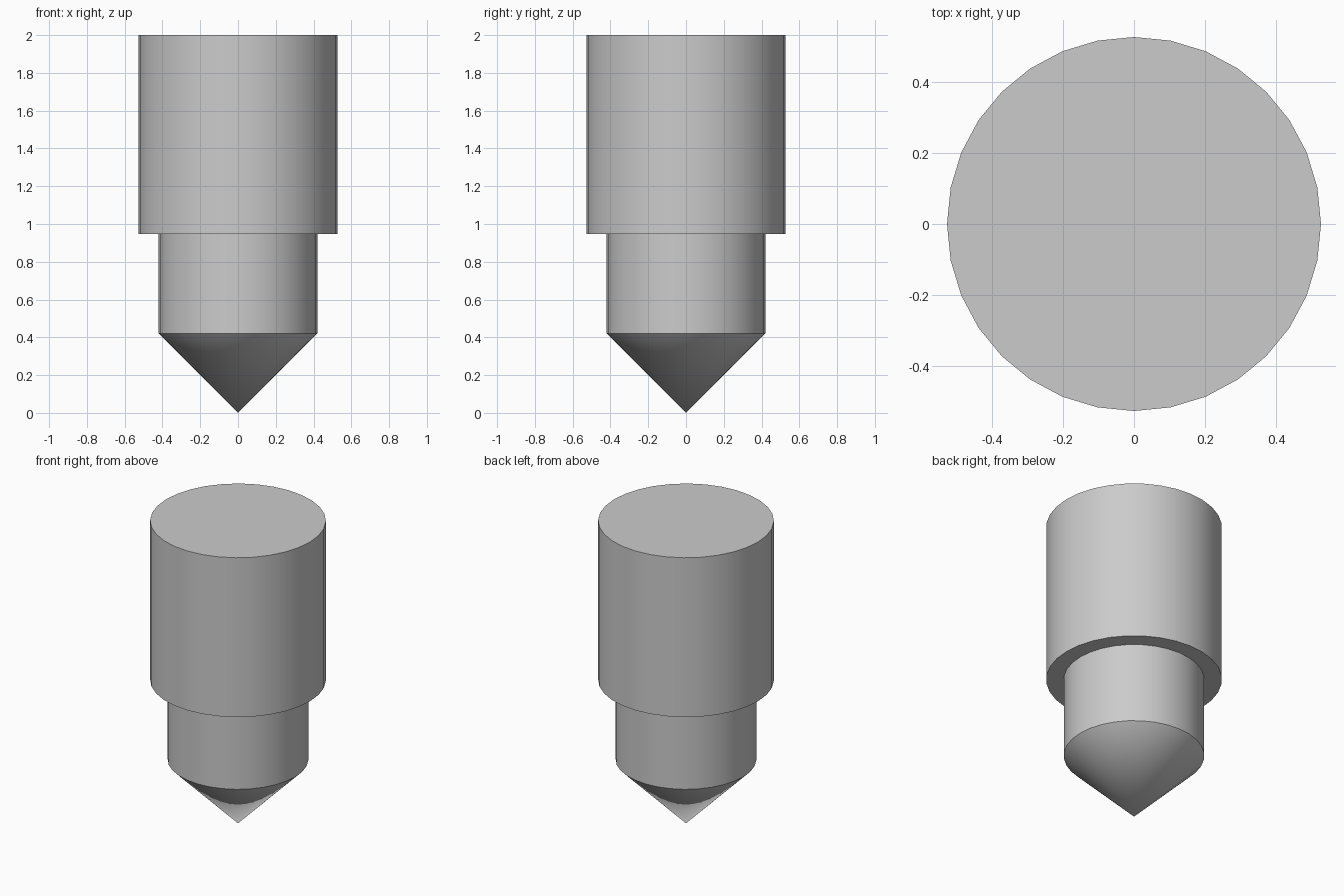
import bpy
import bmesh
from math import tau, radians

cube = bpy.data.objects.get("Cube")
if cube:
    bpy.data.objects.remove(cube, do_unlink=True)

# Plain grey metal
grey = bpy.data.materials.new("grey_metal")
grey.use_nodes = True
colour = (0.6, 0.6, 0.6, 1)
grey.diffuse_color = colour
grey.node_tree.nodes["Principled BSDF"].inputs["Base Color"].default_value = colour

SIDES = 32
UNIT = 2 / 19  # the pin is 19 units tall


def turned_part(name, profile):
    """Turn a (radius, height) profile around the z axis into one closed solid."""
    bm = bmesh.new()
    verts = [bm.verts.new((r * UNIT, 0, z * UNIT)) for r, z in profile]
    edges = [bm.edges.new(pair) for pair in zip(verts, verts[1:])]
    bmesh.ops.spin(bm, geom=verts + edges, cent=(0, 0, 0), axis=(0, 0, 1),
                   angle=tau, steps=SIDES, use_duplicate=False)
    bmesh.ops.remove_doubles(bm, verts=bm.verts, dist=1e-4)
    # Close the open flat top
    rim = [e for e in bm.edges if e.is_boundary]
    bmesh.ops.holes_fill(bm, edges=rim, sides=0)
    bmesh.ops.recalc_face_normals(bm, faces=bm.faces)
    mesh = bpy.data.meshes.new(name)
    bm.to_mesh(mesh)
    bm.free()
    mesh.materials.append(grey)
    obj = bpy.data.objects.new(name, mesh)
    bpy.context.collection.objects.link(obj)
    return obj


# Conical tip, narrow neck, step and wide shank in one turned solid
pin = turned_part("pointed_pin", [(0, 0), (4, 4), (4, 9), (5, 9), (5, 19)])

# Smooth the round walls, keep the rims sharp
bpy.ops.object.select_all(action="DESELECT")
pin.select_set(True)
bpy.context.view_layer.objects.active = pin
bpy.ops.object.shade_smooth_by_angle(angle=radians(30))
